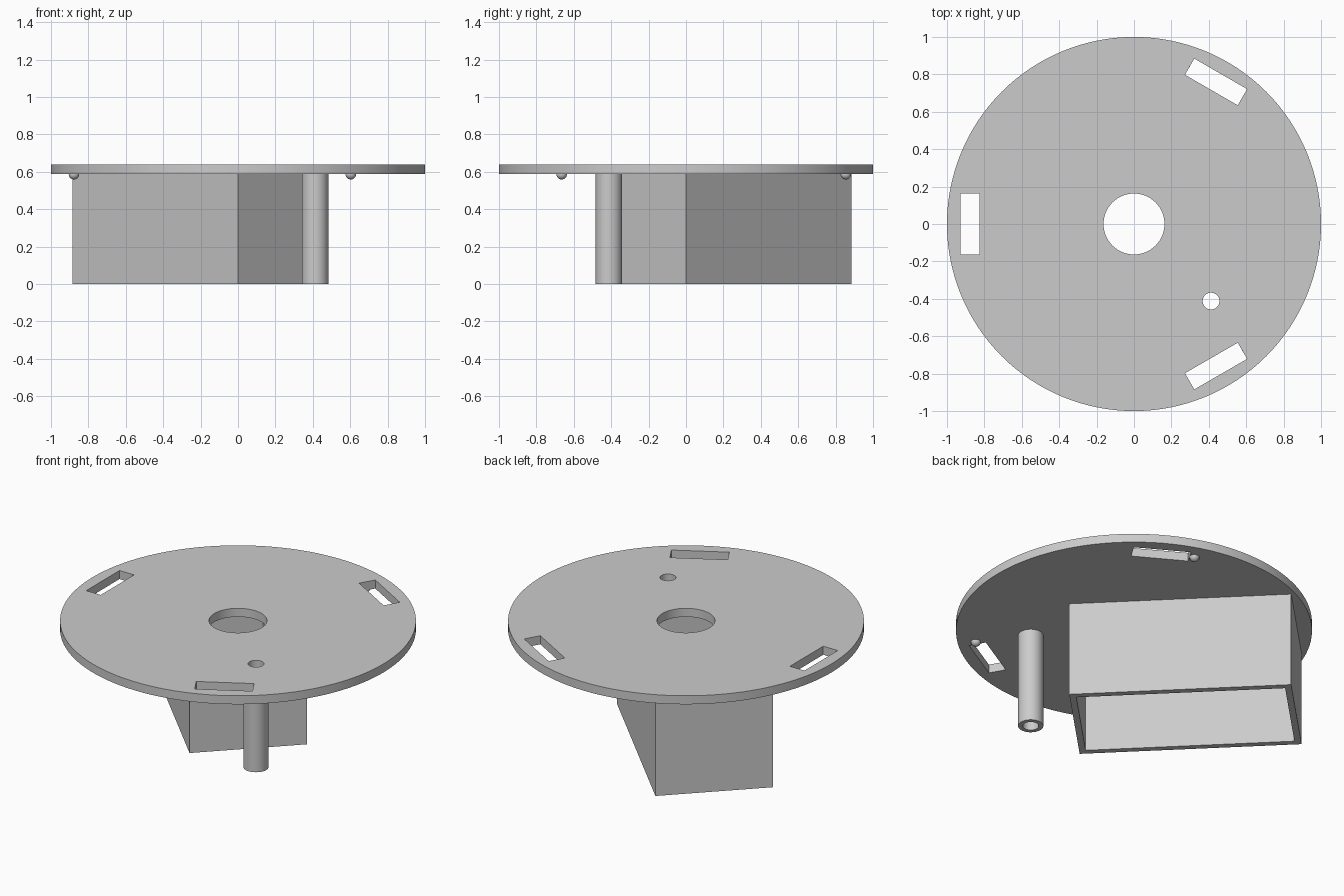
import bpy, bmesh
from math import cos, sin, pi, radians
from mathutils import Vector, Matrix

cube = bpy.data.objects.get("Cube")
if cube:
    bpy.data.objects.remove(cube, do_unlink=True)

PLATE_BOTTOM, PLATE_TOP = 0.587, 0.64

grey = bpy.data.materials.new("plain grey")
grey.use_nodes = True
grey.diffuse_color = (0.6, 0.6, 0.6, 1)
grey.node_tree.nodes["Principled BSDF"].inputs["Base Color"].default_value = (0.6, 0.6, 0.6, 1)


def circle(x, y, r, n):
    return [(x + r * cos(2 * pi * i / n), y + r * sin(2 * pi * i / n)) for i in range(n)]


def rectangle(cx, cy, length, width, angle):
    """Outline of a rectangle whose length runs along the given angle."""
    u = Vector((cos(angle), sin(angle))) * length / 2
    v = Vector((-sin(angle), cos(angle))) * width / 2
    c = Vector((cx, cy))
    return [tuple(c + a * u + b * v) for a, b in ((-1, -1), (1, -1), (1, 1), (-1, 1))]


def finish(name, bm):
    bmesh.ops.remove_doubles(bm, verts=bm.verts, dist=0.0001)
    bmesh.ops.recalc_face_normals(bm, faces=bm.faces)
    mesh = bpy.data.meshes.new(name)
    bm.to_mesh(mesh)
    bm.free()
    mesh.materials.append(grey)
    obj = bpy.data.objects.new(name, mesh)
    bpy.context.collection.objects.link(obj)
    bpy.ops.object.select_all(action="DESELECT")
    obj.select_set(True)
    bpy.context.view_layer.objects.active = obj
    bpy.ops.object.shade_smooth_by_angle(angle=radians(30))
    return obj


def extrude_outline(name, outlines, z0, z1):
    """Solid from a first outline with the other outlines as holes."""
    curve = bpy.data.curves.new(name, "CURVE")
    curve.dimensions = "2D"
    curve.fill_mode = "BOTH"
    curve.extrude = (z1 - z0) / 2
    for points in outlines:
        spline = curve.splines.new("POLY")
        spline.points.add(len(points) - 1)
        for p, (x, y) in zip(spline.points, points):
            p.co = (x, y, 0, 1)
        spline.use_cyclic_u = True
    temp = bpy.data.objects.new(name + " outline", curve)
    bpy.context.collection.objects.link(temp)
    graph = bpy.context.evaluated_depsgraph_get()
    bm = bmesh.new()
    bm.from_mesh(temp.evaluated_get(graph).to_mesh())
    bpy.data.objects.remove(temp, do_unlink=True)
    bmesh.ops.translate(bm, verts=bm.verts, vec=(0, 0, (z0 + z1) / 2))
    return finish(name, bm)


# Round plate with a centre hole, a tube hole and three slots
slot_angles = [radians(a) for a in (60, 180, 300)]
slots = [rectangle(0.877 * cos(a), 0.877 * sin(a), 0.326, 0.1, a + pi / 2) for a in slot_angles]
tube_x, tube_y = 0.412, -0.412
extrude_outline("plate", [circle(0, 0, 1, 128), circle(0, 0, 0.163, 64),
                          circle(tube_x, tube_y, 0.045, 32)] + slots, PLATE_BOTTOM, PLATE_TOP)

# Hollow rectangular housing, open below, turned diagonally
near, far, wall = 0.475, 0.885, 0.037
length, width = far * 2 ** 0.5, near * 2 ** 0.5
cx, cy = (near - far) / 2, (far - near) / 2
extrude_outline("housing", [rectangle(cx, cy, length, width, radians(135)),
                            rectangle(cx, cy, length - 2 * wall, width - 2 * wall, radians(135))],
                0, PLATE_BOTTOM)

# Hollow tube under the small hole
extrude_outline("tube", [circle(tube_x, tube_y, 0.071, 32), circle(tube_x, tube_y, 0.045, 32)],
                0, PLATE_BOTTOM)

# Small bump beside one end of each slot
for i, a in enumerate(slot_angles):
    x = 0.877 * cos(a) - 0.19 * sin(a)
    y = 0.877 * sin(a) + 0.19 * cos(a)
    bm = bmesh.new()
    bmesh.ops.create_uvsphere(bm, u_segments=24, v_segments=12, radius=0.028,
                              matrix=Matrix.Translation((x, y, PLATE_BOTTOM)))
    finish(f"bump_{i + 1}", bm)
